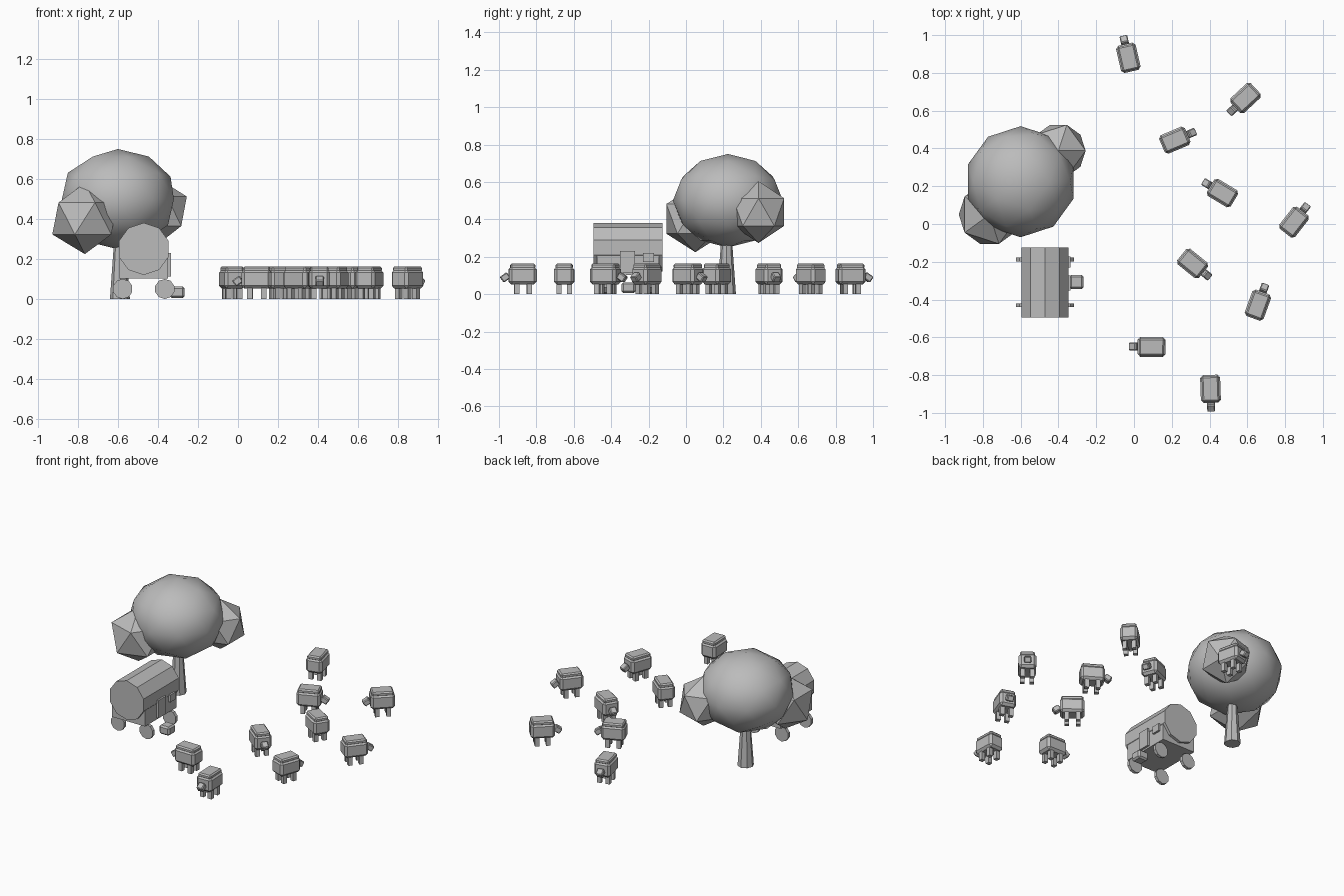
import bpy, bmesh
from math import radians
from mathutils import Matrix, Euler

if "Cube" in bpy.data.objects:
    bpy.data.objects.remove(bpy.data.objects["Cube"])

grey = bpy.data.materials.new("plain grey")
grey.diffuse_color = (0.5, 0.5, 0.5, 1)
grey.use_nodes = True
grey.node_tree.nodes["Principled BSDF"].inputs["Base Color"].default_value = grey.diffuse_color


def finish(name, bm, smooth=False):
    bmesh.ops.recalc_face_normals(bm, faces=bm.faces)
    for f in bm.faces:
        f.smooth = smooth
    me = bpy.data.meshes.new(name)
    bm.to_mesh(me)
    bm.free()
    me.materials.append(grey)
    ob = bpy.data.objects.new(name, me)
    bpy.context.collection.objects.link(ob)
    return ob


def box(name, loc, size, bevel=0, rot=(0, 0, 0), parent=Matrix()):
    bm = bmesh.new()
    bmesh.ops.create_cube(bm, size=1)
    bmesh.ops.scale(bm, vec=size, verts=bm.verts)
    if bevel:
        bmesh.ops.bevel(bm, geom=bm.edges[:], offset=bevel, segments=1,
                        affect='EDGES', profile=0.5)
    m = parent @ Matrix.Translation(loc) @ Euler(rot).to_matrix().to_4x4()
    bm.transform(m)
    return finish(name, bm)


def cone(name, loc, sides, r1, r2, depth, rot=(0, 0, 0)):
    bm = bmesh.new()
    bmesh.ops.create_cone(bm, cap_ends=True, segments=sides,
                          radius1=r1, radius2=r2, depth=depth)
    bm.transform(Matrix.Translation(loc) @ Euler(rot).to_matrix().to_4x4())
    return finish(name, bm)


def leaves(name, loc, size, subdivisions, smooth):
    bm = bmesh.new()
    bmesh.ops.create_icosphere(bm, subdivisions=subdivisions, radius=1)
    bmesh.ops.scale(bm, vec=size, verts=bm.verts)
    bmesh.ops.translate(bm, vec=loc, verts=bm.verts)
    return finish(name, bm, smooth)


# Tree: tapered trunk, smooth crown, two faceted side clumps
cone("trunk", (-0.59, 0.217, 0.16), 8, 0.05, 0.027, 0.32)
leaves("crown", (-0.60, 0.224, 0.50), (0.294, 0.294, 0.25), 2, True)
leaves("left_leaf_clump", (-0.765, 0.05, 0.403), (0.182, 0.182, 0.178), 1, False)
leaves("right_leaf_clump", (-0.40, 0.388, 0.439), (0.161, 0.161, 0.165), 1, False)

# Wagon: box body with a ten-sided barrel roof lying along y
CX, CY = -0.471, -0.31
side_on = (radians(90), 0, 0)
box("wagon_body", (CX, CY, 0.18), (0.243, 0.332, 0.156))
cone("barrel_roof", (CX, CY, 0.251), 10, 0.13, 0.13, 0.369, side_on)
box("door", (-0.346, -0.313, 0.172), (0.02, 0.08, 0.118))
box("window", (-0.346, -0.20, 0.196), (0.02, 0.058, 0.048))
box("doorstep", (-0.304, -0.307, 0.035), (0.074, 0.074, 0.058), 0.01)
for sx in (-1, 1):
    for y in (-0.43, -0.188):
        cone("wheel", (CX + sx * 0.105, y, 0.051), 10, 0.05, 0.05, 0.02, side_on)

# Flock: (x, y, heading in degrees)
flock = [(-0.03, 0.88, 103), (0.59, 0.667, 223), (0.216, 0.444, 23),
         (0.468, 0.164, 149), (0.847, 0.01, 52), (0.31, -0.209, -39),
         (0.656, -0.43, 70), (0.093, -0.651, 179), (0.405, -0.873, -88)]
for x, y, heading in flock:
    m = Matrix.Translation((x, y, 0)) @ Matrix.Rotation(radians(heading), 4, 'Z')
    box("sheep_body", (0, 0, 0.1), (0.148, 0.106, 0.096), 0.015, parent=m)
    box("sheep_wool_top", (0, 0, 0.15), (0.134, 0.09, 0.028), 0.008, parent=m)
    box("sheep_head", (0.094, 0, 0.09), (0.045, 0.042, 0.037), 0.005,
        rot=(0, radians(35), 0), parent=m)
    for lx in (-0.036, 0.033):
        for ly in (-0.028, 0.028):
            box("sheep_leg", (lx, ly, 0.03), (0.027, 0.027, 0.06), parent=m)
